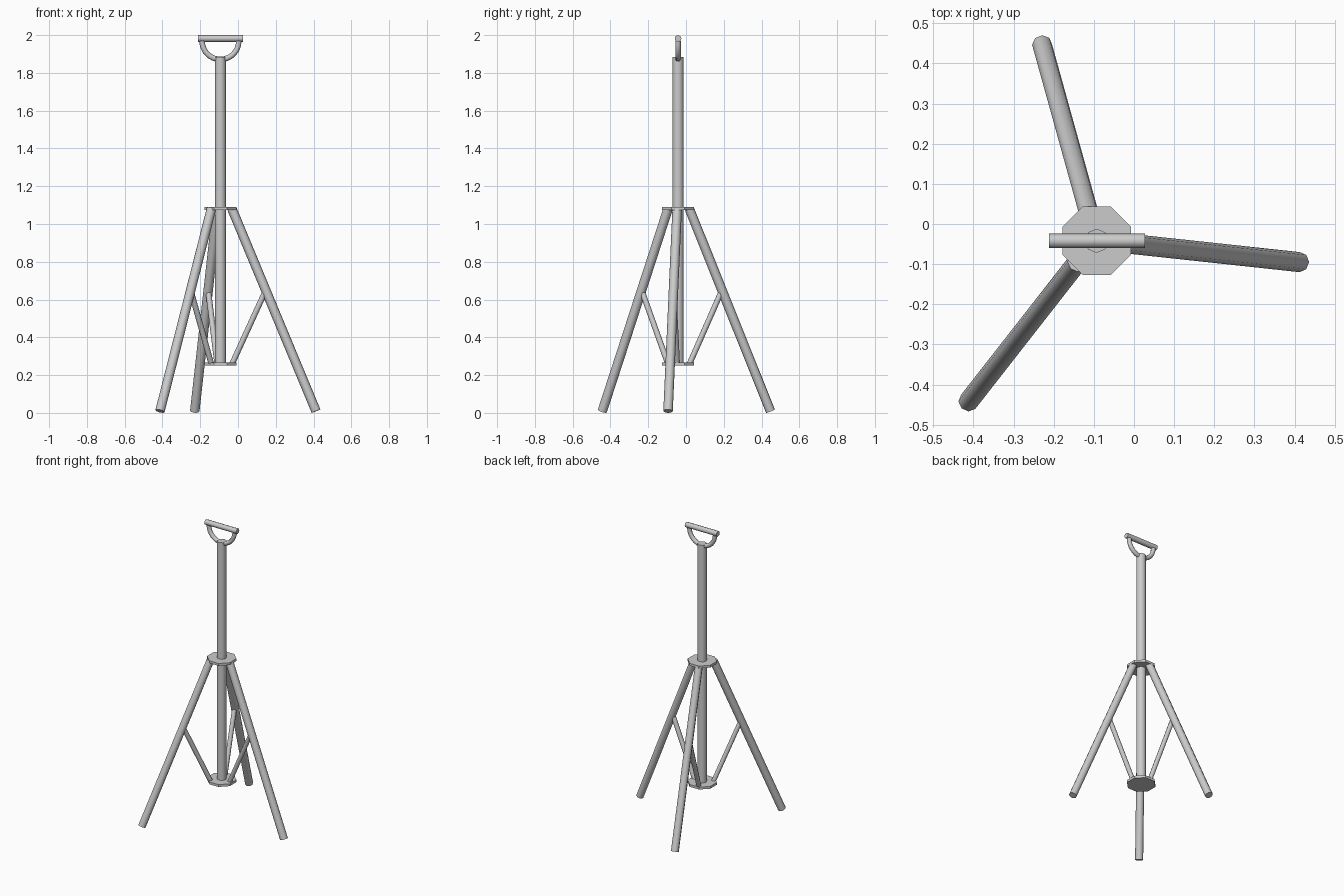
import bpy, bmesh, math
from mathutils import Vector, Matrix

if "Cube" in bpy.data.objects:
    bpy.data.objects.remove(bpy.data.objects["Cube"])

CX, CY = -0.093, -0.042   # axis of the centre pole


def finish(name, bm, smooth=True):
    bmesh.ops.recalc_face_normals(bm, faces=bm.faces)
    me = bpy.data.meshes.new(name)
    bm.to_mesh(me)
    bm.free()
    ob = bpy.data.objects.new(name, me)
    bpy.context.collection.objects.link(ob)
    if smooth:
        bpy.ops.object.select_all(action='DESELECT')
        ob.select_set(True)
        bpy.context.view_layer.objects.active = ob
        bpy.ops.object.shade_smooth_by_angle(angle=math.radians(50))
    return ob


def rod(name, a, b, r, turn=0.0, smooth=True):
    """Eight-sided capped rod between two points."""
    a, b = Vector(a), Vector(b)
    d = b - a
    q = Vector((0, 0, 1)).rotation_difference(d).to_matrix().to_4x4()
    m = Matrix.Translation((a + b) / 2) @ q @ Matrix.Rotation(turn, 4, 'Z')
    bm = bmesh.new()
    bmesh.ops.create_cone(bm, cap_ends=True, segments=8, radius1=r, radius2=r,
                          depth=d.length, matrix=m)
    return finish(name, bm, smooth)


# centre pole and the two octagonal plates
rod("centre_pole", (CX, CY, 0.252), (CX, CY, 1.885), 0.03)
for name, z in (("upper_plate", 1.075), ("lower_plate", 0.25)):
    rod(name, (CX, CY, z), (CX, CY, z + 0.016), 0.092, math.pi / 8, False)

# legs (top xy, foot xy), each with a strut from the lower plate
legs = {
    "right": ((-0.032, -0.047), (0.413, -0.095)),
    "back": ((-0.110, 0.018), (-0.229, 0.447)),
    "left": ((-0.141, -0.095), (-0.413, -0.443)),
}
for side, (top, foot) in legs.items():
    t = Vector((*top, 1.08))
    f = Vector((*foot, 0.0095))
    rod(side + "_leg", f, t, 0.025)
    joint = t.lerp(f, 0.415)
    inward = Vector((t.x - f.x, t.y - f.y, 0)).normalized() * 0.012
    rod(side + "_strut", (t.x, t.y, 0.258), joint + inward, 0.015)

# handle bar
rod("handle_bar", (-0.212, CY, 1.982), (0.027, CY, 1.982), 0.018)

# U-shaped yoke: half ring of eight-sided tube
R, r, n = 0.097, 0.0145, 16
bm = bmesh.new()
rings = []
for i in range(n + 1):
    u = math.pi + math.pi * i / n
    ring = []
    for k in range(8):
        v = math.tau * k / 8
        d = R + r * math.cos(v)
        ring.append(bm.verts.new((CX + d * math.cos(u), CY + r * math.sin(v),
                                  1.968 + d * math.sin(u))))
    rings.append(ring)
for p, q in zip(rings, rings[1:]):
    for k in range(8):
        bm.faces.new((p[k], p[(k + 1) % 8], q[(k + 1) % 8], q[k]))
bm.faces.new(rings[0])
bm.faces.new(rings[-1])
finish("handle_yoke", bm)
